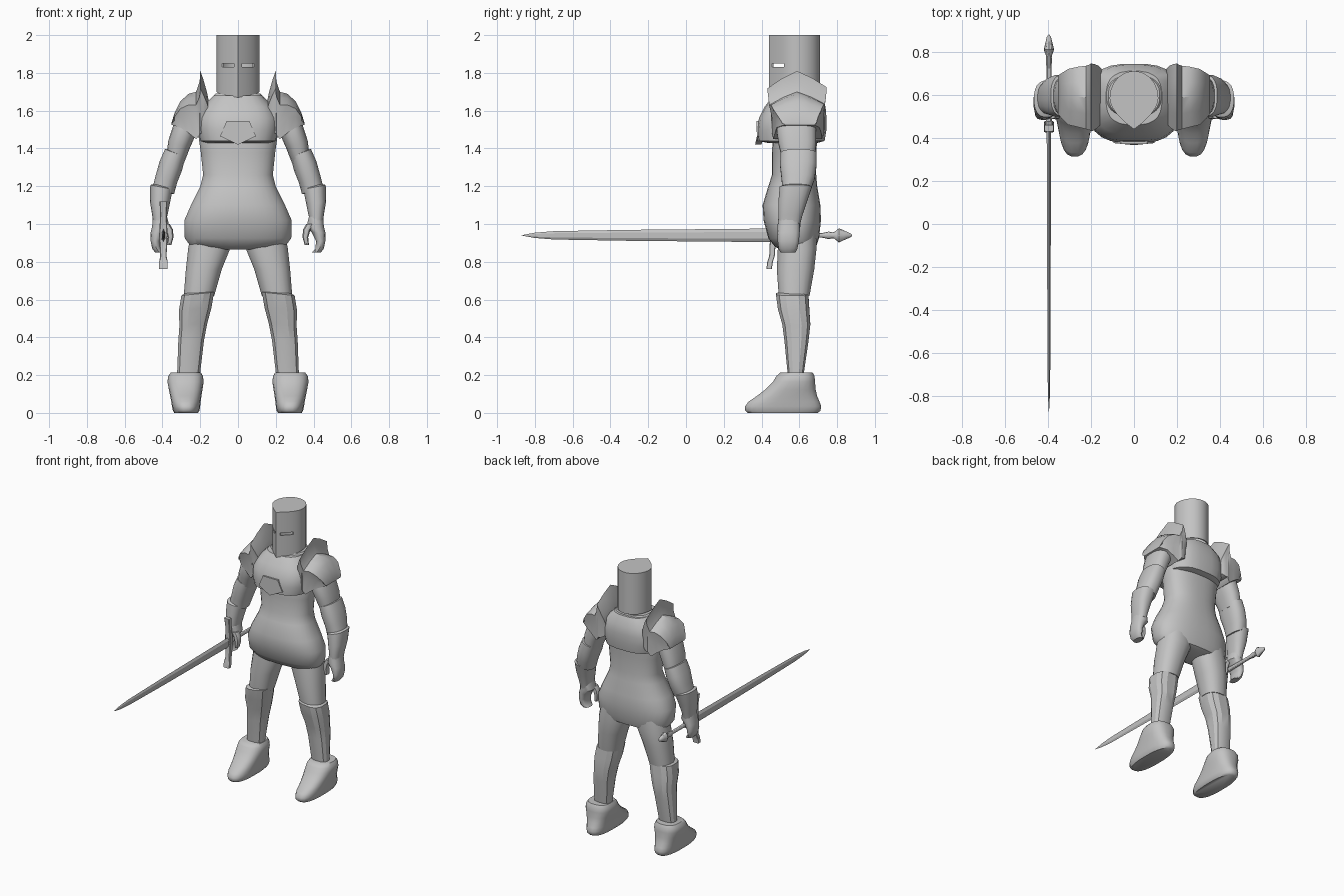
import bpy
import bmesh
from math import cos, sin, pi, copysign

cube = bpy.data.objects.get("Cube")
if cube:
    bpy.data.objects.remove(cube, do_unlink=True)

# One plain steel colour for everything
steel = bpy.data.materials.new("plain_steel")
steel.use_nodes = True
steel.diffuse_color = (0.55, 0.55, 0.55, 1)
steel.node_tree.nodes["Principled BSDF"].inputs["Base Color"].default_value = steel.diffuse_color

SIDES = ((1, "left_"), (-1, "right_"))


def skin(name, rings, caps=(True, True), angle=40):
    """Bridge closed rings of points into one shaded object."""
    bm = bmesh.new()
    loops = [[bm.verts.new(p) for p in ring] for ring in rings]
    count = len(loops[0])
    for low, high in zip(loops, loops[1:]):
        for i in range(count):
            j = (i + 1) % count
            bm.faces.new((low[i], low[j], high[j], high[i]))
    for wanted, loop in zip(caps, (loops[0], loops[-1])):
        if wanted:
            bm.faces.new(loop)
    bmesh.ops.recalc_face_normals(bm, faces=bm.faces)
    mesh = bpy.data.meshes.new(name)
    bm.to_mesh(mesh)
    bm.free()
    mesh.materials.append(steel)
    obj = bpy.data.objects.new(name, mesh)
    bpy.context.collection.objects.link(obj)
    bpy.ops.object.select_all(action="DESELECT")
    obj.select_set(True)
    bpy.context.view_layer.objects.active = obj
    bpy.ops.object.shade_smooth_by_angle(angle=angle * pi / 180)
    return obj


def bend(value, power):
    return copysign(abs(value) ** (2 / power), value)


def oval(x0, x1, y0, y1, z, side=1, sides=20, power=2.4, tilt=0):
    """Rounded horizontal ring filling a box, optionally tilted across x."""
    ring = []
    for i in range(sides):
        a = 2 * pi * (i + 0.5) / sides
        dx = bend(cos(a), power) * (x1 - x0) / 2
        dy = bend(sin(a), power) * (y1 - y0) / 2
        ring.append((side * ((x0 + x1) / 2 + dx), (y0 + y1) / 2 + dy, z + tilt * dx))
    return ring


def loft(name, rows, angle=40, **options):
    return skin(name, [oval(*row, **options) for row in rows], angle=angle)


def body(name, rows, **options):
    """Loft centred on x, from half widths."""
    return loft(name, [(-w, w, y0, y1, z) for w, y0, y1, z in rows], **options)


# Torso with waist and flared hip skirt
body("torso", [
    (.10, .50, .66, .865), (.25, .47, .69, .88), (.283, .435, .705, .925),
    (.285, .41, .715, 1.02), (.25, .405, .712, 1.1), (.20, .435, .695, 1.2),
    (.185, .455, .69, 1.26), (.198, .455, .69, 1.38), (.215, .46, .7, 1.5),
    (.2, .48, .71, 1.6), (.12, .5, .69, 1.69)], sides=32)

# Breast and back plate
body("chest_plate", [
    (.175, .43, .70, 1.43), (.2, .378, .735, 1.44), (.215, .375, .745, 1.5),
    (.215, .385, .745, 1.56), (.19, .415, .74, 1.62), (.13, .46, .71, 1.68)],
    sides=24, power=2.8, angle=25)

# Pointed plate on the breast
outline = [(-.06, 1.545), (.06, 1.545), (.095, 1.465), (0, 1.42), (-.095, 1.465)]
skin("breast_badge", [[(x, y + abs(x) * .1, z) for x, z in outline]
                      for y in (.366, .40)], angle=20)

# Helmet: tube with a front ridge, hollow so the sight slits open
def helmet_ring(bottom):
    ring = []
    for i in range(40):
        a = 2 * pi * i / 40
        x, s = .113 * cos(a), sin(a)
        if s >= 0:
            ring.append((x, .585 + .125 * s, bottom or 2))
        else:
            reach = (1 - abs(cos(a))) ** .55
            ring.append((x, .585 - .145 * reach, bottom - .03 * reach if bottom else 2))
    return ring

helmet = skin("helmet", [helmet_ring(1.7), helmet_ring(0)], caps=(False, True), angle=30)
shell = helmet.modifiers.new("wall", "SOLIDIFY")
shell.thickness = .008
for side, label in SIDES:
    cutter = loft(label + "slit_cutter", [(.02, .095, .40, .52, z) for z in (1.831, 1.849)],
                  side=side, sides=8, power=9)
    cutter.hide_render = True
    cutter.hide_set(True)
    cutter.display_type = "WIRE"
    cut = helmet.modifiers.new(label + "slit", "BOOLEAN")
    cut.object = cutter
    cut.operation = "DIFFERENCE"
    cut.solver = "EXACT"
bpy.ops.object.select_all(action="DESELECT")
bpy.context.view_layer.objects.active = helmet
helmet.select_set(True)
for modifier in list(helmet.modifiers):
    bpy.ops.object.modifier_apply(modifier=modifier.name)
bpy.ops.object.shade_smooth_by_angle(angle=pi / 6)
for side, label in SIDES:
    bpy.data.objects.remove(bpy.data.objects[label + "slit_cutter"], do_unlink=True)

# Pauldron cross-section, as fractions of half depth and height
ARCH = [(-.85, 0), (-.88, .4), (-1, .72), (-.5, .88), (0, 1),
        (.5, .89), (1, .74), (.92, .4), (.9, 0)]
# Pauldron stations from the neck outwards: x, y range, z range
PAULDRON = [
    (.15, .47, .72, 1.50, 1.63), (.165, .45, .735, 1.49, 1.70),
    (.185, .435, .743, 1.48, 1.77), (.20, .43, .745, 1.48, 1.81),
    (.203, .435, .742, 1.47, 1.755), (.222, .44, .735, 1.45, 1.70),
    (.26, .45, .73, 1.48, 1.69), (.305, .46, .72, 1.51, 1.65),
    (.337, .49, .70, 1.52, 1.585), (.352, .51, .69, 1.525, 1.535)]

for side, label in SIDES:
    # Shoulder plate with raised neck flange
    skin(label + "pauldron", [
        [(side * x, (y0 + y1) / 2 + u * (y1 - y0) / 2, z0 + v * (z1 - z0)) for u, v in ARCH]
        for x, y0, y1, z0, z1 in PAULDRON], angle=35)

    # Arm from shoulder to elbow
    loft(label + "upper_arm", [
        (.2, .32, .49, .69, 1.58), (.225, .347, .48, .69, 1.49),
        (.255, .37, .49, .69, 1.42), (.285, .38, .51, .68, 1.34)],
        side=side, tilt=.35)
    # Elbow guard
    loft(label + "elbow_guard", [
        (.285, .35, .55, .65, 1.38), (.278, .387, .5, .692, 1.375),
        (.295, .415, .497, .692, 1.31), (.322, .435, .505, .682, 1.24),
        (.338, .45, .51, .66, 1.18), (.36, .43, .54, .63, 1.175)],
        side=side, tilt=.4)
    # Forearm cuff
    loft(label + "forearm", [
        (.36, .44, .52, .65, 1.205), (.345, .465, .495, .667, 1.195),
        (.362, .467, .488, .638, 1.11), (.376, .455, .488, .615, 1.04),
        (.38, .45, .49, .605, 1.0)], side=side, tilt=.2)
    # Curled fingers and palm
    loft(label + "hand", [
        (.375, .45, .49, .605, 1.04), (.362, .456, .484, .605, .985),
        (.39, .463, .483, .602, .955), (.412, .463, .485, .598, .91),
        (.41, .455, .49, .59, .87), (.392, .44, .5, .58, .85)], side=side, sides=14)
    loft(label + "thumb", [
        (.36, .41, .488, .54, 1.0), (.343, .385, .486, .54, .97),
        (.341, .372, .486, .535, .93), (.352, .376, .49, .53, .89)],
        side=side, sides=10)

    # Thigh
    loft(label + "thigh", [
        (.03, .25, .485, .69, .95), (.04, .265, .485, .692, .87),
        (.085, .277, .48, .68, .76), (.125, .288, .49, .655, .62)],
        side=side, power=2.3)
    # Knee plate and greave, faceted
    loft(label + "greave", [
        (.15, .28, .50, .63, .64), (.125, .302, .474, .65, .63),
        (.138, .315, .485, .655, .55), (.16, .312, .508, .66, .47),
        (.178, .318, .52, .65, .38), (.202, .325, .54, .62, .18)],
        side=side, sides=12, power=2.8, tilt=-.1, angle=25)
    # Boot with long toe
    loft(label + "boot", [
        (.212, .338, .325, .70, 0), (.203, .345, .312, .713, .012),
        (.2, .35, .312, .717, .035), (.197, .354, .33, .708, .06),
        (.193, .36, .375, .695, .09), (.187, .367, .42, .687, .125),
        (.181, .374, .46, .684, .165), (.185, .37, .478, .681, .195),
        (.197, .355, .5, .67, .215)], side=side, sides=24, power=2.6, angle=50)


def rod(name, rows, sides, angle=30):
    """Loft along y at the sword hand, from half widths in x and z."""
    return skin(name, [[(-.395 + hx * sin(2 * pi * i / sides), y,
                         .94 + hz * cos(2 * pi * i / sides)) for i in range(sides)]
                       for y, hx, hz in rows], angle=angle)


# Sword held level and pointing forward
rod("sword_blade", [(.46, .012, .036), (-.3, .009, .029), (-.7, .007, .022),
                    (-.8, .005, .014), (-.87, .001, .001)], 6, angle=10)
rod("sword_grip", [(.44, .018, .022), (.48, .014, .015), (.78, .011, .012)], 12)
rod("sword_pommel", [(.72, .011, .012), (.755, .014, .02), (.775, .013, .016), (.785, .015, .018),
                     (.81, .024, .038), (.835, .018, .026), (.868, .01, .012), (.88, .002, .003)], 12)
loft("sword_crossguard", [
    (-.418, -.372, .425, .455, .762), (-.418, -.372, .43, .46, .80),
    (-.412, -.378, .44, .47, .83), (-.418, -.372, .445, .478, .94),
    (-.412, -.378, .44, .47, 1.05), (-.416, -.374, .43, .46, 1.12)],
    sides=8, power=8, angle=25)
